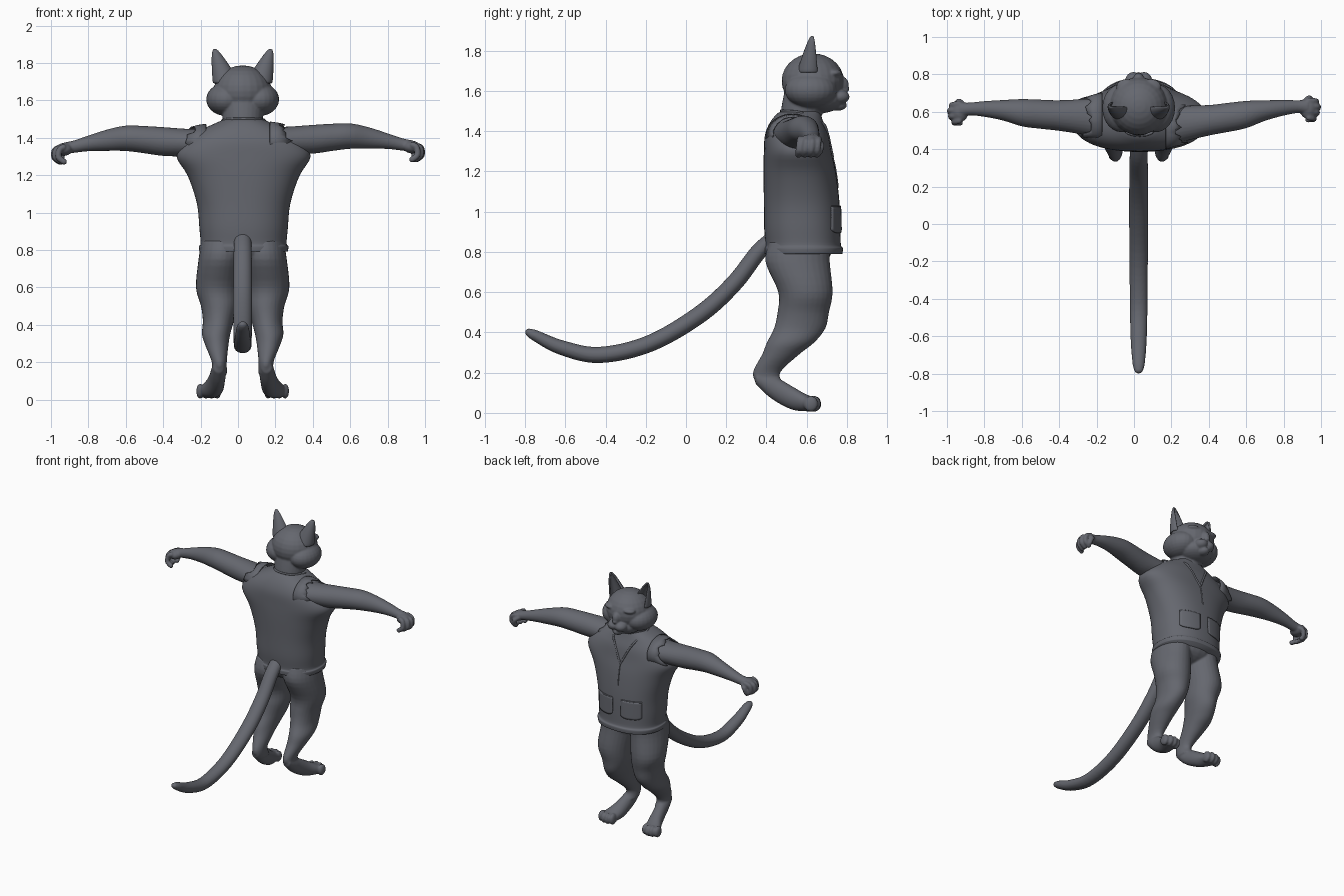
import bpy, bmesh, random
from math import sin, cos, pi, radians
from mathutils import Vector, Matrix
from mathutils.bvhtree import BVHTree

random.seed(4)
if "Cube" in bpy.data.objects:
    bpy.data.objects.remove(bpy.data.objects["Cube"])

CX = 0.025  # body centre line
GREY = (0.13, 0.136, 0.158, 1)
mat = bpy.data.materials.new("slate grey")
mat.use_nodes = True
mat.diffuse_color = GREY
mat.node_tree.nodes["Principled BSDF"].inputs["Base Color"].default_value = GREY


def add_object(name, data):
    ob = bpy.data.objects.new(name, data)
    bpy.context.collection.objects.link(ob)
    data.materials.append(mat)
    return ob


def finish(name, bm, voxel=0, smooth=0, thick=0, subdiv=0):
    bmesh.ops.recalc_face_normals(bm, faces=bm.faces)
    for f in bm.faces:
        f.smooth = True
    me = bpy.data.meshes.new(name)
    bm.to_mesh(me)
    bm.free()
    ob = add_object(name, me)
    if thick:
        m = ob.modifiers.new("thickness", "SOLIDIFY")
        m.thickness, m.offset = thick, 0
    if voxel:
        m = ob.modifiers.new("blend", "REMESH")
        m.mode, m.voxel_size, m.use_smooth_shade = "VOXEL", voxel, True
    if smooth:
        m = ob.modifiers.new("soften", "SMOOTH")
        m.factor, m.iterations = 0.5, smooth
    if subdiv:
        m = ob.modifiers.new("round", "SUBSURF")
        m.levels = m.render_levels = subdiv
    return ob


def catmull(rows, steps=4):
    # smooth in-between rows
    out = []
    for i in range(len(rows) - 1):
        a, b, c, d = (Vector(rows[max(0, min(len(rows) - 1, i + k))]) for k in (-1, 0, 1, 2))
        for j in range(steps):
            t = j / steps
            out.append(b + (c - a) * t / 2 + (2 * a - 5 * b + 4 * c - d) * t * t / 2
                       + (3 * b - a - 3 * c + d) * t ** 3 / 2)
    return out + [Vector(rows[-1])]


def loft(bm, axis, rows, power=2.0, n=28):
    # rows: station along the axis, two centre coordinates, two radii
    rings = []
    for s, a, b, ra, rb in catmull(rows):
        ring = []
        for k in range(n):
            c, d = cos(2 * pi * k / n), sin(2 * pi * k / n)
            u = a + ra * abs(c) ** (2 / power) * (1 if c > 0 else -1)
            v = b + rb * abs(d) ** (2 / power) * (1 if d > 0 else -1)
            ring.append(bm.verts.new({"x": (s, u, v), "y": (u, s, v), "z": (u, v, s)}[axis]))
        rings.append(ring)
    for p, q in zip(rings, rings[1:]):
        for k in range(n):
            bm.faces.new((p[k], p[(k + 1) % n], q[(k + 1) % n], q[k]))
    bm.faces.new(rings[0])
    bm.faces.new(rings[-1])


def blob(bm, centre, radii):
    m = Matrix.Translation(centre) @ Matrix.Diagonal((*radii, 1))
    bmesh.ops.create_uvsphere(bm, u_segments=24, v_segments=14, radius=1, matrix=m)


def finger(bm, pts, r):
    for p in catmull(pts, 5):
        blob(bm, p, (r, r, r))


def cord(name, pts, r, cyclic=False):
    cu = bpy.data.curves.new(name, "CURVE")
    cu.dimensions, cu.bevel_depth, cu.bevel_resolution = "3D", r, 2
    sp = cu.splines.new("POLY")
    sp.points.add(len(pts) - 1)
    for p, co in zip(sp.points, pts):
        p.co = (*co, 1)
    sp.use_cyclic_u = cyclic
    return add_object(name, cu)


# Shirt
bm = bmesh.new()
SX = 0.03
shirt_rows = [(0.79, .585, .236, .193), (0.82, .585, .24, .195), (0.835, .583, .23, .187),
              (0.92, .578, .237, .19), (1.05, .575, .25, .188), (1.2, .565, .30, .18),
              (1.3, .555, .36, .168), (1.38, .55, .31, .158), (1.44, .55, .23, .135),
              (1.485, .56, .135, .11), (1.5, .57, .10, .095)]
loft(bm, "z", [(z, SX, y, rx, ry) for z, y, rx, ry in shirt_rows], 2.3, 64)
tree = BVHTree.FromBMesh(bm)
finish("shirt", bm, smooth=2)


def chest(x, z, lift=0.0):
    hit = tree.ray_cast(Vector((x, 2, z)), Vector((0, -1, 0)))[0]
    return Vector((x, (hit.y if hit else 0.6) + lift, z))


# Collar with a deep V, and the front seam
side = [(0.025, 1.32), (0.06, 1.39), (0.09, 1.44)]
half = [chest(SX + x, z) for x, z in side] + [Vector((SX + .115, .58, 1.49)), Vector((SX + .06, .485, 1.5))]
other = [Vector((2 * SX - p.x, p.y, p.z)) for p in reversed(half)]
cord("collar", catmull([chest(SX, 1.27)] + half + other + [chest(SX, 1.27)]), 0.007)
cord("front_seam", [chest(SX, 1.27 - 0.03 * i) for i in range(6)], 0.004)

# Pockets follow the cloth
for s, side_name in ((-1, "right"), (1, "left")):
    bm = bmesh.new()
    n = 10
    grid = [[bm.verts.new(chest(SX + s * (.035 + .14 * i / n),
                                1.025 - .13 * j / n * (1 - .12 * abs(2 * i / n - 1) ** 4), 0.003))
             for i in range(n + 1)] for j in range(n + 1)]
    for j in range(n):
        for i in range(n):
            bm.faces.new((grid[j][i], grid[j][i + 1], grid[j + 1][i + 1], grid[j + 1][i]))
    rim = [v.co.copy() for v in grid[0]]
    finish(side_name + "_pocket", bm, thick=0.009)
    cord(side_name + "_pocket_rim", rim, 0.005)

# Arms, hands and torn sleeves
arm_rows = [(.12, .565, 1.365, .12, .085), (.25, .572, 1.372, .098, .075), (.40, .58, 1.38, .082, .077),
            (.50, .587, 1.39, .078, .073), (.60, .595, 1.397, .073, .068), (.70, .608, 1.387, .055, .057),
            (.80, .615, 1.37, .042, .042), (.88, .615, 1.352, .034, .033), (.93, .61, 1.345, .04, .03)]
for s, side_name in ((-1, "right"), (1, "left")):
    def place(x, y, z):
        return (s * x, y + (0.08 * (x - .72) if s > 0 else 0), z + (0.012 if s > 0 else 0))

    bm = bmesh.new()
    loft(bm, "x", [(*place(x, y, z), a, b) for x, y, z, a, b in arm_rows])
    blob(bm, place(.93, .60, 1.338), (.045, .055, .034))
    for k in range(4):
        y, reach = .552 + .03 * k, (.955, .972, .978, .968)[k]
        finger(bm, [place(.935, y, 1.35), place(reach, y - .005, 1.335),
                    place(reach + .004, y - .01, 1.295), place(reach - .025, y - .01, 1.272)], .0165)
    finger(bm, [place(.91, .635, 1.34), place(.935, .655, 1.32), place(.945, .645, 1.285)], .016)
    finish(side_name + "_arm", bm, voxel=0.006, smooth=4)

    bm = bmesh.new()
    n, rings = 36, []
    for x, ry, rz in ((.17, .128, .10), (.22, .115, .093), (.27, .104, .086)):
        ring = []
        for k in range(n):
            a = 2 * pi * k / n
            jag = random.uniform(-.025, .02) - .03 * sin(a) if x > .26 else 0
            ring.append(bm.verts.new(place(x + jag, .573 + ry * cos(a), 1.372 + rz * sin(a))))
        rings.append(ring)
    for p, q in zip(rings, rings[1:]):
        for k in range(n):
            bm.faces.new((p[k], p[(k + 1) % n], q[(k + 1) % n], q[k]))
    finish(side_name + "_torn_sleeve", bm, thick=0.006)

# Legs, feet and hips in one skin
bm = bmesh.new()
blob(bm, (CX, .56, .81), (.215, .165, .10))
leg_rows = [(.85, .11, .565, .11, .15), (.75, .118, .555, .118, .16), (.6, .135, .594, .115, .135),
            (.5, .125, .583, .098, .128), (.42, .13, .565, .083, .128), (.35, .142, .52, .076, .118),
            (.29, .138, .47, .062, .092), (.2, .125, .40, .04, .068), (.14, .125, .42, .042, .068)]
foot_rows = [(.345, .128, .175, .028, .03), (.40, .13, .145, .04, .055), (.46, .137, .11, .043, .062),
             (.53, .15, .073, .05, .058), (.59, .17, .052, .06, .044), (.635, .18, .043, .062, .035)]
for s in (-1, 1):
    loft(bm, "z", [(z, CX + s * x, y, a, b) for z, x, y, a, b in leg_rows])
    loft(bm, "y", [(y, CX + s * x, z, a, b) for y, x, z, a, b in foot_rows])
    for k in range(4):
        blob(bm, (CX + s * (.135 + .031 * k), .638 - .006 * (k - 1.3) ** 2, .045), (.02, .036, .04))
finish("hips_and_legs", bm, voxel=0.007, smooth=4)

# Head: skull, cheeks, brows, muzzle and neck blended together
bm = bmesh.new()
for x, y, z, *r in ((0, .63, 1.65, .155, .155, .137), (0, .67, 1.56, .12, .11, .07),
                    (0, .755, 1.63, .034, .055, .05), (0, .755, 1.53, .038, .045, .028),
                    (0, .795, 1.61, .02, .018, .014)):
    blob(bm, (CX + x, y, z), r)
for s in (-1, 1):
    for x, y, z, *r in ((.09, .62, 1.605, .105, .13, .088), (.028, .763, 1.572, .045, .05, .036),
                        (.068, .735, 1.69, .052, .04, .02), (.065, .735, 1.655, .026, .027, .016)):
        blob(bm, (CX + s * x, y, z), r)
loft(bm, "z", [(1.40, CX, .57, .11, .10), (1.5, CX, .575, .108, .103), (1.6, CX, .60, .12, .11)])
finish("head", bm, voxel=0.006, smooth=3)

# Cupped ears, open to the face side
for s, side_name in ((-1, "right"), (1, "left")):
    bm = bmesh.new()
    rows, cols, grid = 8, 12, []
    for j in range(rows + 1):
        t = j / rows
        w = 0.067 * (1 - t) ** 0.75 + 0.003
        line = []
        for i in range(cols + 1):
            a = radians(-115 + 230 * i / cols)
            line.append(bm.verts.new((CX + s * (.085 + .065 * t + w * sin(a + .3)),
                                      .615 + .015 * t - .85 * w * cos(a + .3), 1.69 + .185 * t)))
        grid.append(line)
    for j in range(rows):
        for i in range(cols):
            bm.faces.new((grid[j][i], grid[j][i + 1], grid[j + 1][i + 1], grid[j + 1][i]))
    finish(side_name + "_ear", bm, thick=0.012, subdiv=1)

# Tail sweeping back and curling up
path = [(.45, .88, .042), (.36, .80, .045), (.24, .645, .047), (.07, .49, .048), (-.18, .345, .046),
        (-.43, .288, .044), (-.62, .325, .04), (-.75, .385, .03), (-.785, .402, .02)]
bm = bmesh.new()
pts = catmull(path, 6)
n, rings = 20, []
for i, p in enumerate(pts):
    d = pts[min(i + 1, len(pts) - 1)] - pts[max(i - 1, 0)]
    tangent = Vector((0, d.x, d.y)).normalized()
    up = Vector((1, 0, 0)).cross(tangent)
    base = Vector((CX, p.x, p.y))
    rings.append([bm.verts.new(base + Vector((1.08 * p.z * cos(2 * pi * k / n), 0, 0))
                               + up * 0.92 * p.z * sin(2 * pi * k / n)) for k in range(n)])
for p, q in zip(rings, rings[1:]):
    for k in range(n):
        bm.faces.new((p[k], p[(k + 1) % n], q[(k + 1) % n], q[k]))
bm.faces.new(rings[0])
bm.faces.new(rings[-1])
blob(bm, (CX, -.78, .40), (.024, .02, .02))
finish("tail", bm, voxel=0.007, smooth=3)
